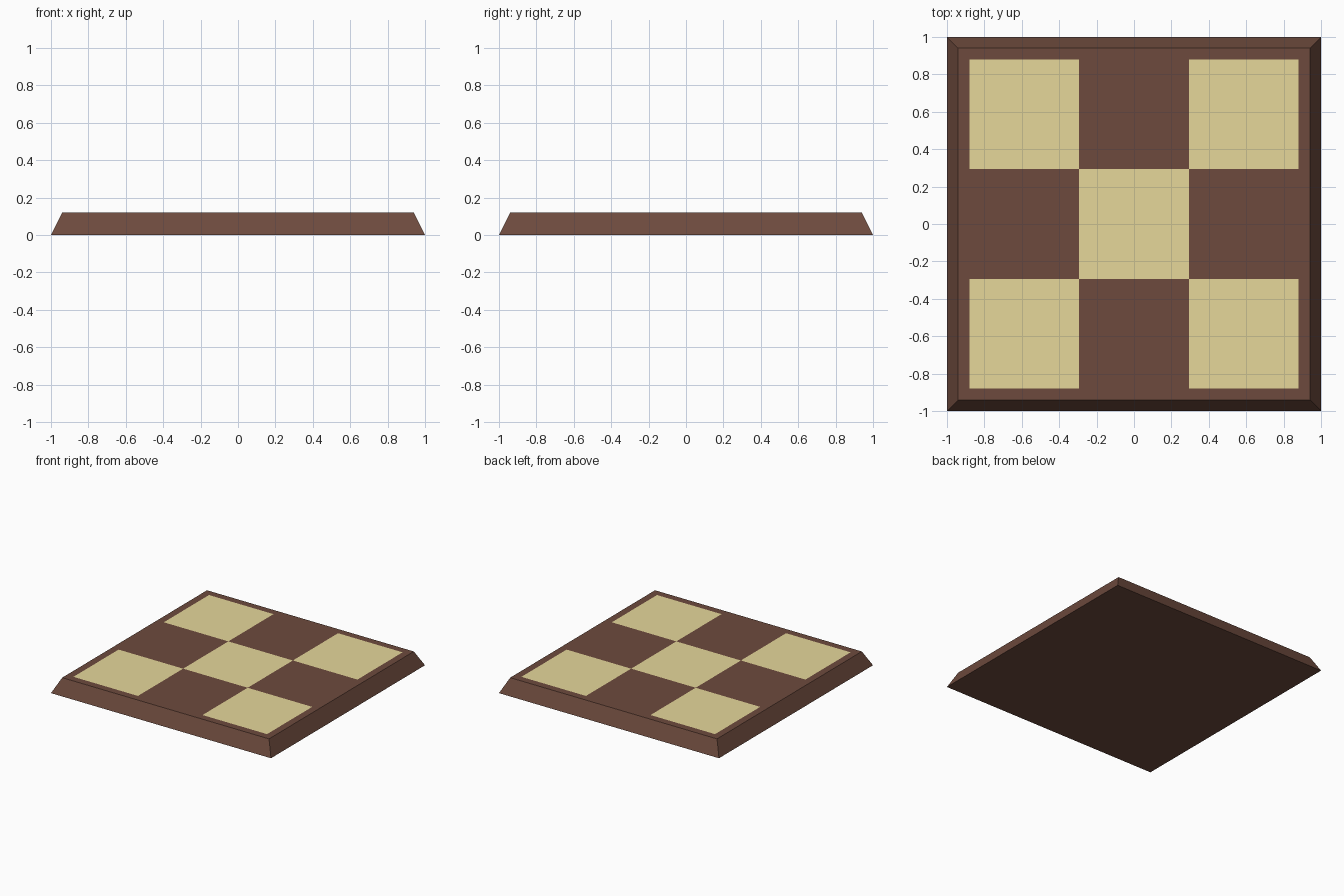
import bpy, bmesh

if "Cube" in bpy.data.objects:
    bpy.data.objects.remove(bpy.data.objects["Cube"])


def material(name, rgb):
    def lin(c):
        c /= 255
        return c / 12.92 if c <= 0.04045 else ((c + 0.055) / 1.055) ** 2.4
    m = bpy.data.materials.new(name)
    m.diffuse_color = (*[lin(c) for c in rgb], 1)
    m.use_nodes = True
    m.node_tree.nodes["Principled BSDF"].inputs["Base Color"].default_value = m.diffuse_color
    return m


HALF, TOP, FIELD, HEIGHT = 1.0, 0.94, 0.88, 0.12
CELL = FIELD * 2 / 3

bm = bmesh.new()

# Chequered top: a 3 x 3 field inside a narrow border, cut into one flat face
cuts = [-TOP, -FIELD, -CELL / 2, CELL / 2, FIELD, TOP]
grid = [[bm.verts.new((x, y, HEIGHT)) for y in cuts] for x in cuts]
for i in range(5):
    for j in range(5):
        f = bm.faces.new((grid[i][j], grid[i + 1][j], grid[i + 1][j + 1], grid[i][j + 1]))
        inside = 1 <= i <= 3 and 1 <= j <= 3
        f.material_index = 1 if inside and (i + j) % 2 == 0 else 0

# Flared sides and flat underside
base = [bm.verts.new((x * HALF, y * HALF, 0)) for x, y in ((-1, -1), (1, -1), (1, 1), (-1, 1))]
rims = [[grid[i][0] for i in range(6)], [grid[5][j] for j in range(6)],
        [grid[i][5] for i in reversed(range(6))], [grid[0][j] for j in reversed(range(6))]]
for k, rim in enumerate(rims):
    bm.faces.new([base[k], base[(k + 1) % 4]] + rim[::-1])
bm.faces.new(base[::-1])
bm.normal_update()

mesh = bpy.data.meshes.new("board")
bm.to_mesh(mesh)
bm.free()
mesh.materials.append(material("dark brown wood", (109, 74, 61)))
mesh.materials.append(material("pale cream wood", (230, 215, 154)))
bpy.context.collection.objects.link(bpy.data.objects.new("board", mesh))
